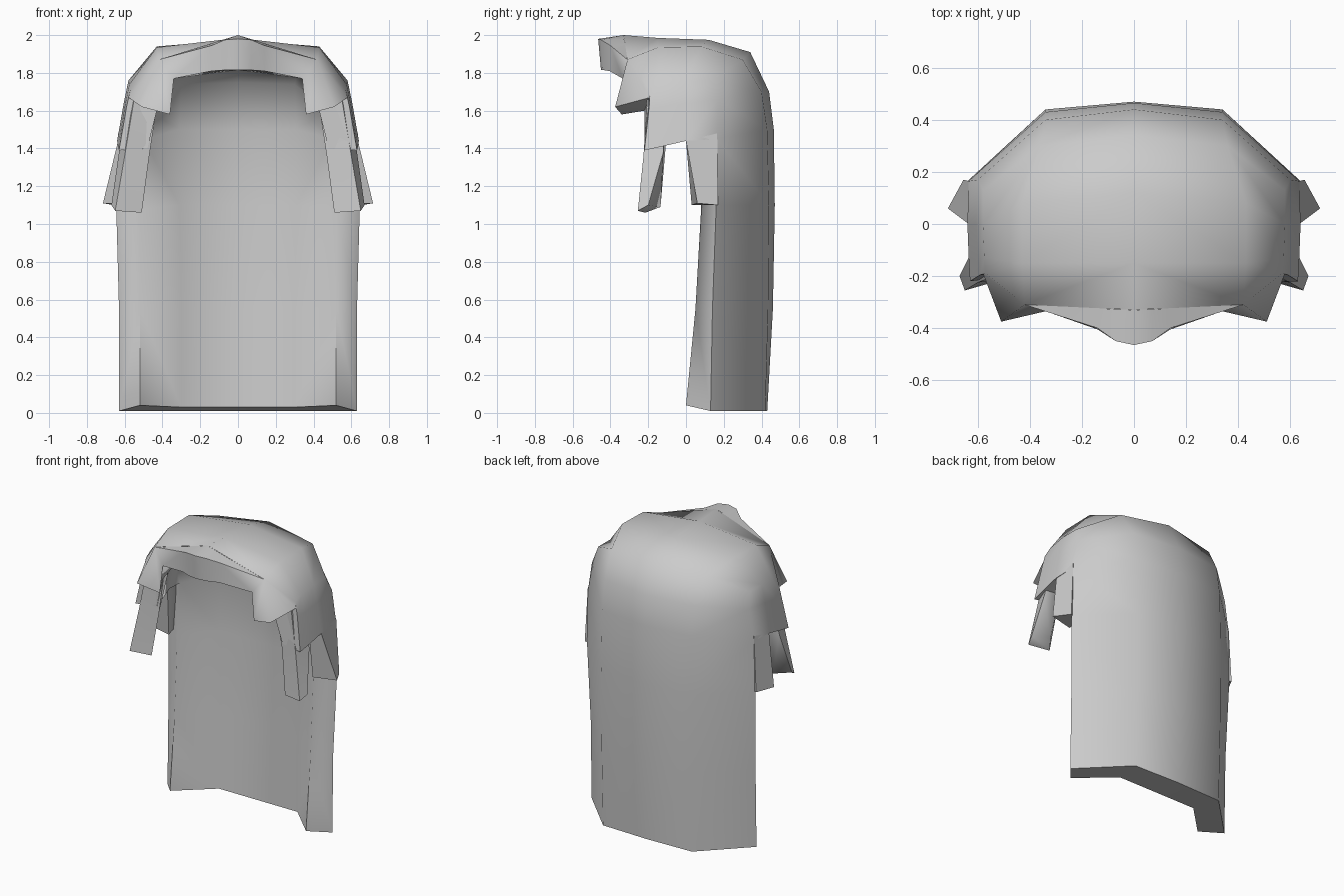
import bpy, bmesh, math

mat = bpy.data.materials.new("hair grey")
mat.diffuse_color = (0.6, 0.6, 0.6, 1)


def finish(name, bm, angle):
    """Clean up a right-hand half, mirror it and shade it."""
    bmesh.ops.remove_doubles(bm, verts=bm.verts, dist=0.002)
    bmesh.ops.recalc_face_normals(bm, faces=bm.faces)
    me = bpy.data.meshes.new(name)
    bm.to_mesh(me)
    bm.free()
    me.materials.append(mat)
    ob = bpy.data.objects.new(name, me)
    bpy.context.collection.objects.link(ob)
    bpy.ops.object.select_all(action='DESELECT')
    ob.select_set(True)
    bpy.context.view_layer.objects.active = ob
    bpy.ops.object.shade_smooth_by_angle(angle=math.radians(angle))
    m = ob.modifiers.new("mirror", 'MIRROR')
    m.use_clip = True
    m.merge_threshold = 0.002


def sheet(bm, cols):
    """Quad sheet between neighbouring polylines of equal length."""
    vs = [[bm.verts.new(p) for p in c] for c in cols]
    for a, b in zip(vs, vs[1:]):
        for i in range(len(a) - 1):
            bm.faces.new((a[i], a[i + 1], b[i + 1], b[i]))


def face(bm, *pts):
    bm.faces.new([bm.verts.new(p) for p in pts])


# Main shell: outer columns run from the hem up over the crown to the front
back = [(0, .43, .01), (0, .46, .55), (0, .47, 1.1), (0, .465, 1.5), (0, .44, 1.7),
        (0, .34, 1.91), (0, .12, 1.975), (0, -.15, 1.985), (0, -.33, 2.0)]
corner = [(.34, .42, .01), (.34, .435, .55), (.34, .44, 1.1), (.34, .43, 1.5), (.34, .40, 1.7),
          (.36, .30, 1.87), (.43, .08, 1.94), (.43, -.15, 1.935), (.42, -.31, 1.87)]
side = [(.63, .13, .01), (.63, .14, .55), (.645, .16, 1.1), (.635, .165, 1.45), (.60, .17, 1.66),
        (.58, .13, 1.76), (.58, 0, 1.76), (.575, -.13, 1.74), (.57, -.19, 1.71)]
# Inner columns form the hollow for the head
in_back = [(0, .22, .03), (0, .25, .55), (0, .27, 1.1), (0, .27, 1.5), (0, .22, 1.75),
           (0, -.02, 1.87), (0, -.33, 1.815)]
in_corner = [(.3, .22, .03), (.3, .23, .55), (.31, .25, 1.1), (.31, .25, 1.5), (.3, .18, 1.74),
             (.32, -.02, 1.83), (.34, -.28, 1.77)]
in_side = [(.52, 0, .04), (.52, .05, .55), (.52, .08, 1.08), (.5, .08, 1.45), (.48, .05, 1.6),
           (.46, -.1, 1.65), (.43, -.22, 1.6)]
bm = bmesh.new()
sheet(bm, [back, corner, side])
sheet(bm, [in_back, in_corner, in_side])
sheet(bm, [side[:4], in_side[:4]])                       # front edge of the long sides
sheet(bm, [[c[0] for c in (back, corner, side)],         # hem
           [c[0] for c in (in_back, in_corner, in_side)]])

# Panel over the ear, wrapping under to the inside
sheet(bm, [side[5:9],
           [side[4], (.605, 0, 1.64), (.60, -.13, 1.62), (.59, -.195, 1.62)],
           [side[3], (.64, 0, 1.44), (.635, -.13, 1.41), (.63, -.22, 1.39)],
           [in_side[3], (.52, 0, 1.44), (.5, -.1, 1.42), (.48, -.2, 1.40)],
           [in_side[4], (.47, -.02, 1.63), in_side[5], in_side[6]]])
face(bm, side[8], (.59, -.195, 1.62), (.63, -.22, 1.39), (.48, -.2, 1.40), in_side[6])

# Fringe across the forehead
sheet(bm, [[(0, -.33, 2.0), (0, -.465, 1.98), (0, -.45, 1.815), (0, -.33, 1.815)],
           [(.07, -.328, 1.978), (.07, -.45, 1.975), (.07, -.44, 1.815), (.07, -.32, 1.81)],
           [(.14, -.323, 1.955), (.14, -.40, 1.945), (.14, -.405, 1.81), (.14, -.31, 1.80)],
           [corner[8], corner[8], (.34, -.335, 1.77), in_corner[6]]])

# Chunky tuft at each temple, flowing out of the crown
tip = [(.36, -.34, 1.58), (.51, -.375, 1.62), (.58, -.19, 1.67)]
face(bm, corner[8], (.34, -.335, 1.77), tip[0], tip[1])
face(bm, corner[8], tip[1], tip[2], side[8])
face(bm, tip[0], tip[1], in_side[6])
face(bm, tip[1], tip[2], in_side[6])
face(bm, (.34, -.335, 1.77), tip[0], in_side[6], in_corner[6])
finish("hair_shell", bm, 75)

# Hanging lock in front of each ear
bm = bmesh.new()
rings = [[(.43, -.20, 1.62), (.55, -.205, 1.66), (.56, -.11, 1.66), (.46, -.1, 1.62)],
         [(.47, -.19, 1.36), (.60, -.225, 1.36), (.63, -.12, 1.38), (.52, -.11, 1.38)],
         [(.51, -.215, 1.06), (.65, -.255, 1.07), (.67, -.2, 1.10), (.57, -.135, 1.09)]]
sheet(bm, [r + r[:1] for r in rings])
face(bm, *rings[-1])
finish("front_lock", bm, 80)

# Flared lock behind each ear
bm = bmesh.new()
top = [(.54, 0, 1.44), (.635, 0, 1.44), (.635, .165, 1.48), (.55, .14, 1.48)]
low = [(.55, .03, 1.10), (.715, .06, 1.11), (.655, .17, 1.10), (.58, .14, 1.10)]
sheet(bm, [top + top[:1], low + low[:1]])
face(bm, *low)
finish("side_lock", bm, 80)
